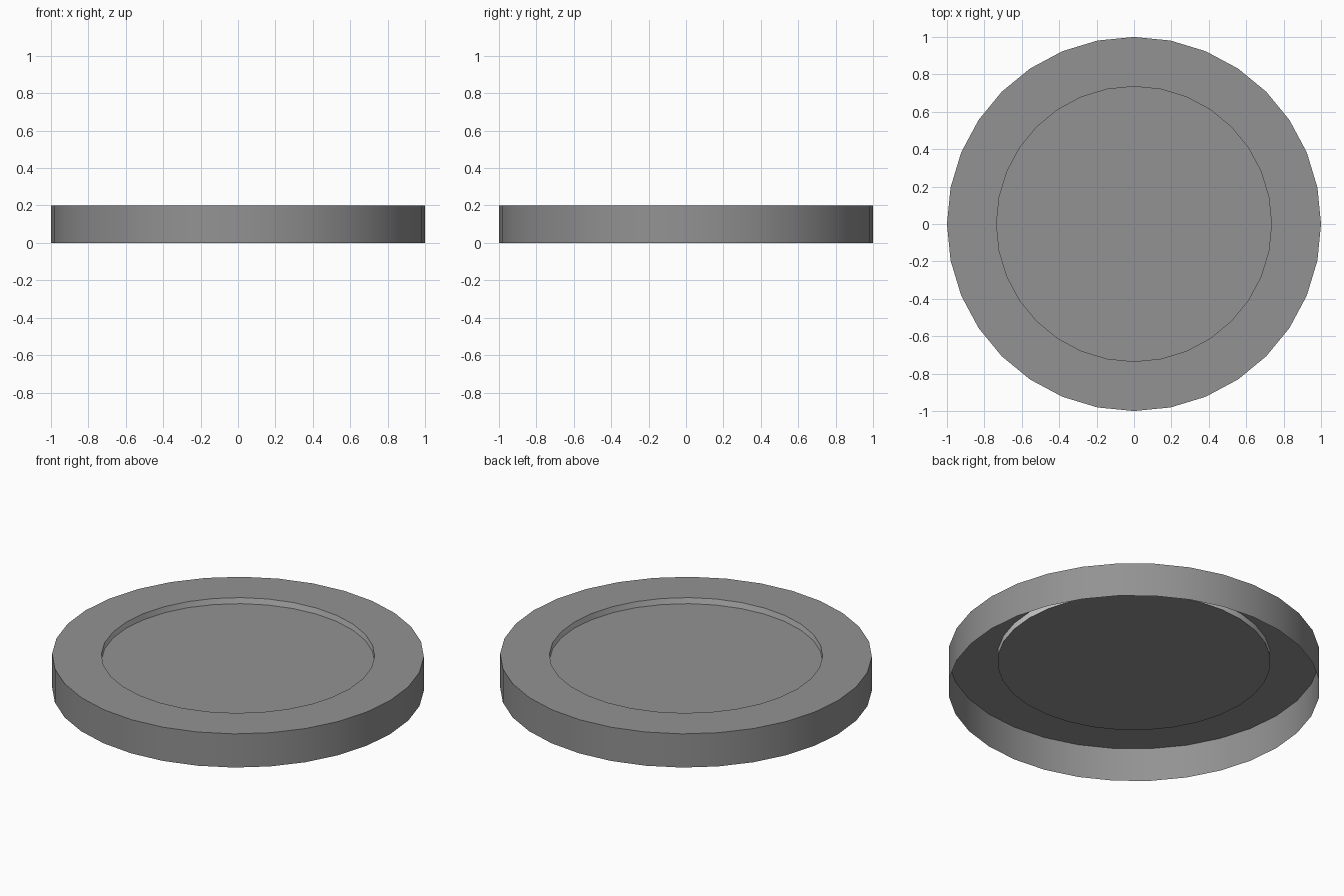
import bpy, bmesh
from math import cos, sin, pi, radians

if "Cube" in bpy.data.objects:
    bpy.data.objects.remove(bpy.data.objects["Cube"])

SIDES = 32
# Profile (radius, z): open-bottomed outer wall, top rim, recess wall
PROFILE = [(1.0, 0.0), (1.0, 0.2), (0.735, 0.2), (0.735, 0.164)]

bm = bmesh.new()


def ring(r, z):
    return [bm.verts.new((r * cos(2 * pi * i / SIDES), r * sin(2 * pi * i / SIDES), z))
            for i in range(SIDES)]


def material(name, grey):
    mat = bpy.data.materials.new(name)
    mat.diffuse_color = (grey, grey, grey, 1.0)
    mat.use_nodes = True
    mat.node_tree.nodes["Principled BSDF"].inputs["Base Color"].default_value = mat.diffuse_color
    return mat


# Outer wall, rim and (lighter) recess wall
rings = [ring(r, z) for r, z in PROFILE]
for k, (a, b) in enumerate(zip(rings, rings[1:])):
    for i in range(SIDES):
        j = (i + 1) % SIDES
        face = bm.faces.new((a[i], a[j], b[j], b[i]))
        face.material_index = 1 if k == 2 else 0

# Recessed floor
bm.faces.new(rings[-1])

mesh = bpy.data.meshes.new("round_tray")
bm.to_mesh(mesh)
bm.free()
mesh.materials.append(material("dark_grey", 0.29))
mesh.materials.append(material("pale_wall", 1.0))
tray = bpy.data.objects.new("round_tray", mesh)
bpy.context.collection.objects.link(tray)

# Smooth round walls, crisp rim edges
bpy.context.view_layer.objects.active = tray
tray.select_set(True)
bpy.ops.object.shade_smooth_by_angle(angle=radians(30))
